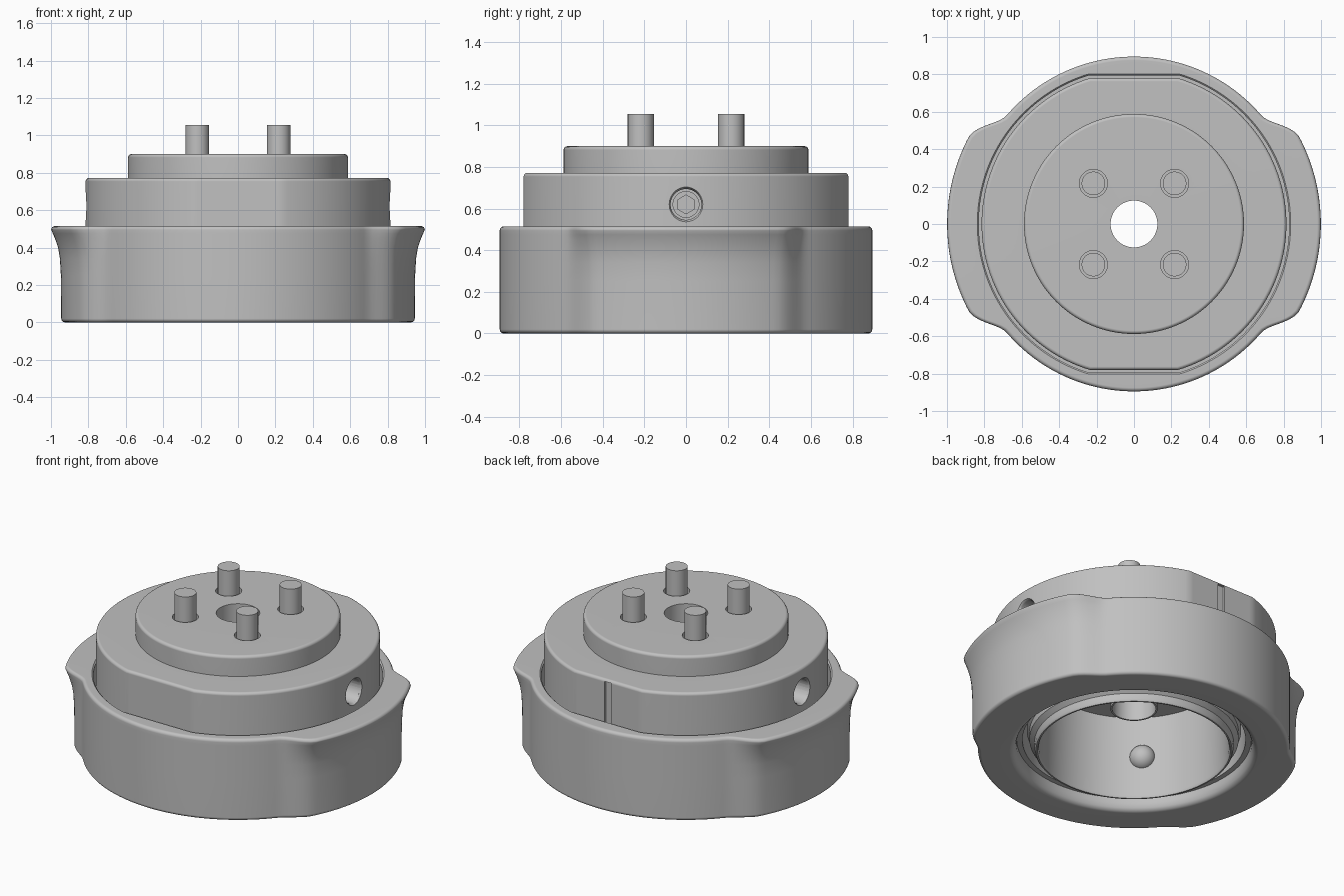
import bpy, bmesh, math
from mathutils import Matrix, Vector

cube = bpy.data.objects.get("Cube")
if cube:
    bpy.data.objects.remove(cube, do_unlink=True)

steel = bpy.data.materials.new("satin grey")
steel.use_nodes = True
grey = (0.53, 0.53, 0.53, 1)
steel.diffuse_color = grey
steel.node_tree.nodes["Principled BSDF"].inputs["Base Color"].default_value = grey


def finish(name, bm):
    bmesh.ops.recalc_face_normals(bm, faces=bm.faces)
    mesh = bpy.data.meshes.new(name)
    bm.to_mesh(mesh)
    bm.free()
    mesh.materials.append(steel)
    ob = bpy.data.objects.new(name, mesh)
    bpy.context.collection.objects.link(ob)
    return ob


def select(ob):
    bpy.ops.object.select_all(action="DESELECT")
    ob.select_set(True)
    bpy.context.view_layer.objects.active = ob


def smooth(ob):
    """Smooth rounded edges while the large faces stay flat."""
    select(ob)
    bpy.ops.object.shade_smooth_by_angle(angle=math.radians(40))
    mod = ob.modifiers.new("flat_faces", "WEIGHTED_NORMAL")
    mod.keep_sharp = True


def lobe_amount(theta):
    """1 on the side grips, easing to 0 on the round front and back."""
    a = math.degrees(math.asin(min(1, abs(math.sin(theta)))))
    t = min(1, max(0, (40.5 - a) / 13))
    return t * t * (3 - 2 * t)


def rounded(r, z, size, first, last, grip=None):
    """Rows of a rounded corner at outer radius r and height z, between two angles."""
    rows = []
    for k in range(5):
        a = math.radians(first + (last - first) * k / 4)
        inset = size * (1 - math.cos(a))
        dz = size * (math.sin(a) - math.copysign(1, first + last))
        rows.append((r - inset, z + dz, (grip or r) - inset))
    return rows


def turned(name, rows, n=192):
    """Closed section swept round z; rows are (radius, z[, grip radius])."""
    bm = bmesh.new()
    rings = []
    for row in rows:
        r, z = row[:2]
        grip = row[2] if len(row) > 2 else r
        # mid-size radii carry the front and back flats
        flat = r - 0.035 if 0.72 < r < 0.85 else 2
        ring = []
        for i in range(n):
            t = math.tau * i / n
            q = r + (grip - r) * lobe_amount(t)
            y = max(-flat, min(flat, q * math.sin(t)))
            ring.append(bm.verts.new((q * math.cos(t), y, z)))
        rings.append(ring)
    for k, low in enumerate(rings):
        high = rings[(k + 1) % len(rings)]
        for i in range(n):
            j = (i + 1) % n
            bm.faces.new((low[i], low[j], high[j], high[i]))
    return finish(name, bm)


def rod(name, start, end, r1, r2=None, sides=48):
    start, end = Vector(start), Vector(end)
    axis = end - start
    bm = bmesh.new()
    turn = axis.to_track_quat("Z", "Y").to_matrix().to_4x4()
    bmesh.ops.create_cone(bm, cap_ends=True, segments=sides, radius1=r1,
                          radius2=r1 if r2 is None else r2, depth=axis.length,
                          matrix=Matrix.Translation((start + end) / 2) @ turn)
    return finish(name, bm)


def cut(ob, cutter):
    cutter.hide_render = True
    mod = ob.modifiers.new("cut", "BOOLEAN")
    mod.operation = "DIFFERENCE"
    mod.solver = "EXACT"
    mod.object = cutter
    select(ob)
    bpy.ops.object.modifier_apply(modifier=mod.name)
    bpy.data.objects.remove(cutter, do_unlink=True)


# Outer ring with flared side grips and a shallow shelf under its bore
ring = turned("grip_ring",
    rounded(0.895, 0, 0.02, -90, 0, 0.945) + [
    (0.895, 0.25, 0.947), (0.895, 0.34, 0.952), (0.895, 0.40, 0.962),
    (0.895, 0.45, 0.979), (0.895, 0.475, 0.99)]
    + rounded(0.895, 0.515, 0.02, 0, 90, 0.999) + [
    (0.838, 0.515), (0.83, 0.507), (0.83, 0.33),
    (0.64, 0.33), (0.64, 0.075), (0.672, 0.075),
    (0.674, 0.045), (0.683, 0.02), (0.696, 0.006), (0.715, 0)])
smooth(ring)

# Stepped body: top plate, flatted flange, hollow spigot and centre bore
body = turned("stepped_body",
    [(0.125, 0.90)] + rounded(0.588, 0.90, 0.018, 90, 0) + [(0.588, 0.772)]
    + rounded(0.815, 0.772, 0.018, 90, 0) + [
    (0.815, 0.36), (0.615, 0.36), (0.615, 0.14), (0.60, 0.125),
    (0.60, 0.08), (0.572, 0.055), (0.57, 0.02), (0.562, 0.008),
    (0.553, 0.008), (0.545, 0.025),
    (0.535, 0.53), (0.135, 0.53), (0.135, 0.28), (0.125, 0.28)])

# Side screw holes: chamfer, recess, screw seat and hex socket
for side in (-1, 1):
    z = 0.62
    cut(body, rod("screw_hole", (side * 0.9, 0, z), (side * 0.70, 0, z), 0.074))
    cut(body, rod("hole_chamfer", (side * 0.83, 0, z), (side * 0.79, 0, z), 0.094, 0.066))
    cut(body, rod("screw_seat", (side * 0.72, 0, z), (side * 0.64, 0, z), 0.062))
    cut(body, rod("hex_socket", (side * 0.66, 0, z), (side * 0.59, 0, z), 0.045, sides=6))

# Index groove in the back flat
bm = bmesh.new()
bmesh.ops.create_cube(bm, size=1, matrix=Matrix.Translation((0, 0.79, 0.62))
                      @ Matrix.Diagonal((0.05, 0.05, 0.275, 1)))
cut(body, finish("groove", bm))

# Four drive pins in clearance holes, each with a locking ball in the spigot wall
for sx in (-1, 1):
    for sy in (-1, 1):
        corner = ("left" if sx > 0 else "right") + ("_back" if sy > 0 else "_front")
        x, y = sx * 0.217, sy * 0.217
        cut(body, rod("pin_hole", (x, y, 0.80), (x, y, 0.95), 0.075))
        pin = rod("drive_pin_" + corner, (x, y, 0.79), (x, y, 1.055), 0.063)
        smooth(pin)
        bm = bmesh.new()
        spot = Vector((sx, sy, 0)).normalized() * 0.555 + Vector((0, 0, 0.275))
        bmesh.ops.create_uvsphere(bm, u_segments=32, v_segments=16, radius=0.075,
                                  matrix=Matrix.Translation(spot))
        smooth(finish("locking_ball_" + corner, bm))
smooth(body)
